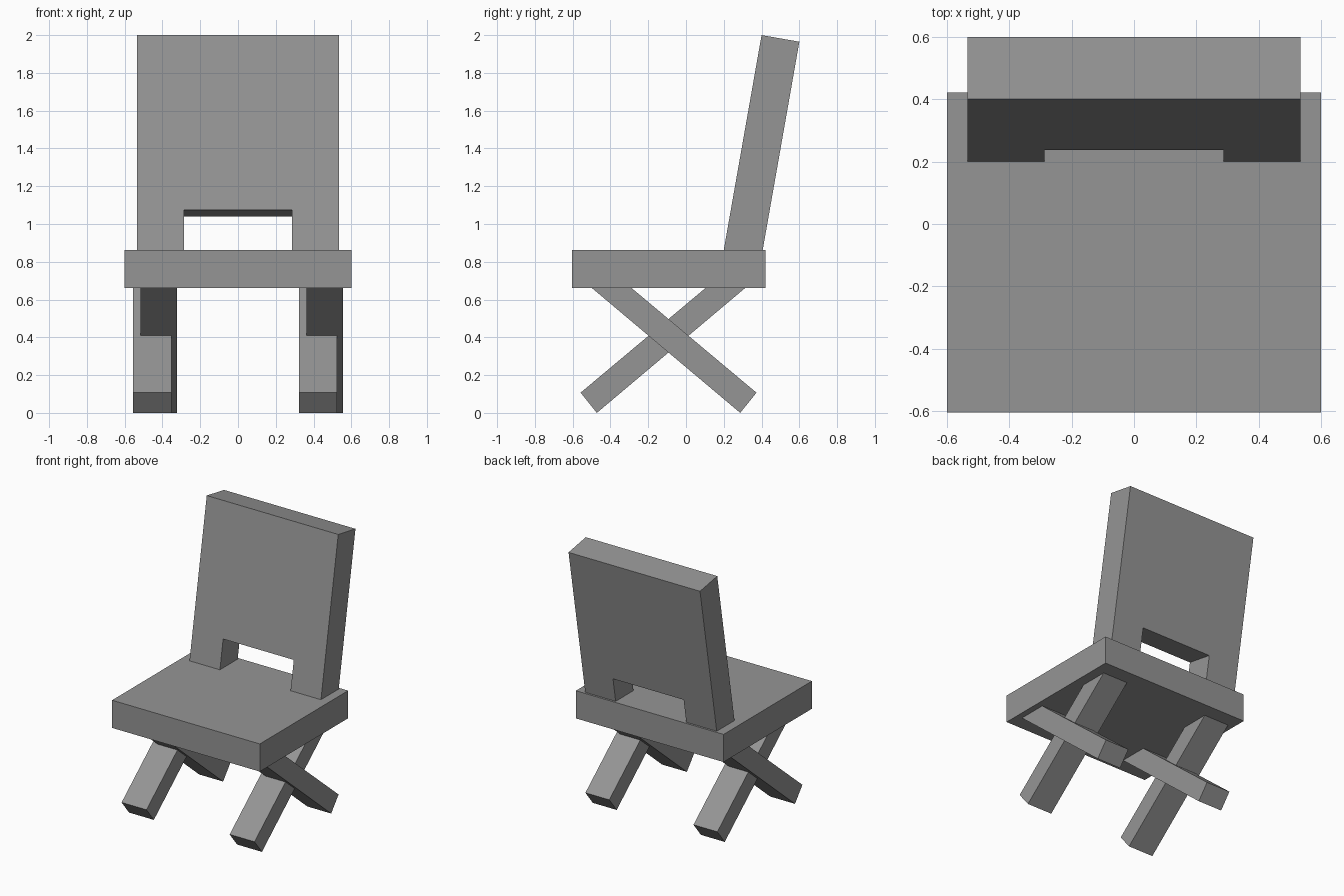
import bpy
import bmesh

cube = bpy.data.objects.get("Cube")
if cube:
    bpy.data.objects.remove(cube, do_unlink=True)

# Single flat grey finish
grey = bpy.data.materials.new("plain grey")
grey.use_nodes = True
colour = (0.3, 0.3, 0.3, 1)
grey.diffuse_color = colour
grey.node_tree.nodes["Principled BSDF"].inputs["Base Color"].default_value = colour


def finish(name, bm):
    bmesh.ops.recalc_face_normals(bm, faces=bm.faces)
    mesh = bpy.data.meshes.new(name)
    bm.to_mesh(mesh)
    bm.free()
    mesh.materials.append(grey)
    obj = bpy.data.objects.new(name, mesh)
    bpy.context.collection.objects.link(obj)
    return obj


def extrude(name, outline, place, offset):
    """Fill an outline of 2D points and sweep it along an offset."""
    bm = bmesh.new()
    face = bm.faces.new([bm.verts.new(place(a, b)) for a, b in outline])
    swept = bmesh.ops.extrude_face_region(bm, geom=[face])["geom"]
    verts = [v for v in swept if isinstance(v, bmesh.types.BMVert)]
    bmesh.ops.translate(bm, verts=verts, vec=offset)
    return finish(name, bm)


def side_profile(name, outline, x0, x1):
    return extrude(name, outline, lambda y, z: (x0, y, z), (x1 - x0, 0, 0))


# Seat slab
seat_bottom, seat_top = 0.66, 0.863
side_profile("seat", [(-0.604, seat_bottom), (0.421, seat_bottom),
                      (0.421, seat_top), (-0.604, seat_top)], -0.6, 0.6)

# Reclined backrest with a notch: a front outline swept through its thickness
base, top, lean = 0.863, 2.0, 0.176
half, notch, notch_top = 0.534, 0.287, 1.075
outline = [(-half, base), (-notch, base), (-notch, notch_top), (notch, notch_top),
           (notch, base), (half, base), (half, top), (-half, top)]
back = extrude("backrest", outline,
               lambda x, z: (x, 0.2 + (z - base) * lean, z), (0, 0.2, -0.035))
# Level the rear lower edge with the seat
for v in back.data.vertices:
    if v.co.z < base:
        v.co.y += (base - v.co.z) * lean
        v.co.z = base

# Crossed legs, one pair on each side
forward_leg = [(-0.558, 0.107), (-0.472, 0), (0.312, seat_bottom), (0.102, seat_bottom)]
rear_leg = [(0.373, 0.107), (0.287, 0), (-0.497, seat_bottom), (-0.287, seat_bottom)]
for side, shift in (("right", 0), ("left", 0.878)):
    side_profile(side + "_front_foot_leg", forward_leg, -0.555 + shift, -0.353 + shift)
    side_profile(side + "_rear_foot_leg", rear_leg, -0.516 + shift, -0.322 + shift)
